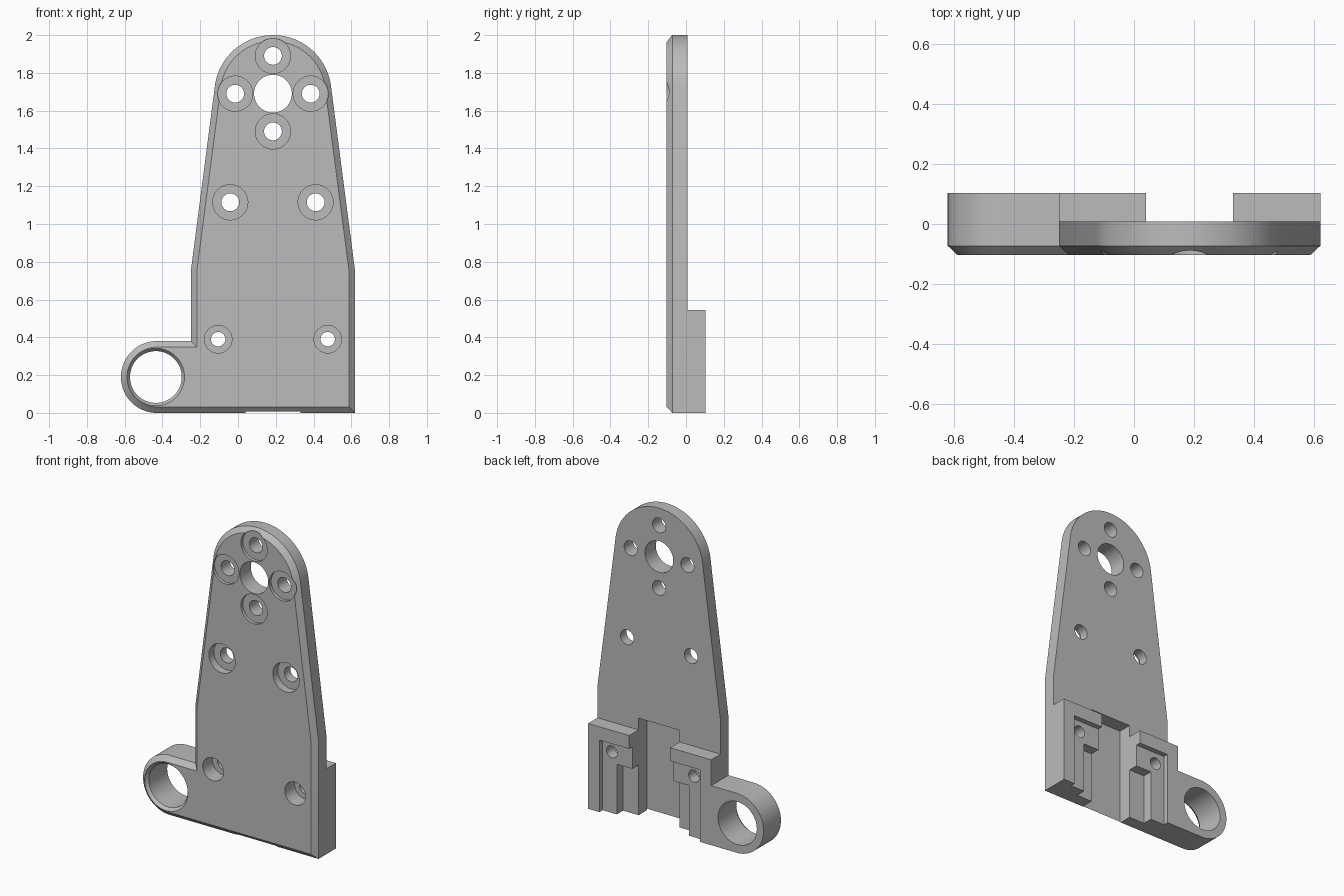
import bpy, bmesh
from math import cos, sin, radians, pi

if "Cube" in bpy.data.objects:
    bpy.data.objects.remove(bpy.data.objects["Cube"])

FRONT, BACK, REAR = -0.1025, 0.0075, 0.1025   # plate front, plate back, block back
CX = 0.185                                    # symmetry line of the plate
HEAD_Z, HEAD_R = 1.69, 0.31
EAR_X, EAR_R = -0.43, 0.19
CHAMFER = 0.032

grey = bpy.data.materials.new("plain grey")
grey.use_nodes = True
grey.diffuse_color = (0.5, 0.5, 0.5, 1)
grey.node_tree.nodes["Principled BSDF"].inputs["Base Color"].default_value = (0.5, 0.5, 0.5, 1)


def arc(x, z, r, start, end, n):
    angles = [radians(start + (end - start) * i / n) for i in range(n + 1)]
    return [(x + r * cos(a), z + r * sin(a)) for a in angles]


def circle(x, z, r, n=64):
    return arc(x, z, r, 0, 360, n)[:-1]


def ear(d=0):
    return arc(EAR_X, EAR_R, EAR_R - d, 90, 270, 40)


def plate_outline(d=0):
    """Side outline of the plate, moved inwards by d."""
    half = 0.435 - d
    return ([(CX + half, d), (CX + half, 0.75)]
            + arc(CX, HEAD_Z, HEAD_R - d, 7.4, 172.6, 56)
            + [(CX - half, 0.75), (CX - half, 2 * EAR_R - d)] + ear(d))


def loft(name, sections):
    """Solid through equal outlines, each given with its y."""
    bm = bmesh.new()
    loops = [[bm.verts.new((x, y, z)) for x, z in pts] for pts, y in sections]
    n = len(loops[0])
    for a, b in zip(loops, loops[1:]):
        for i in range(n):
            j = (i + 1) % n
            bm.faces.new((a[i], a[j], b[j], b[i]))
    bm.faces.new(loops[0])
    bm.faces.new(loops[-1])
    bmesh.ops.recalc_face_normals(bm, faces=bm.faces)
    mesh = bpy.data.meshes.new(name)
    bm.to_mesh(mesh)
    bm.free()
    mesh.materials.append(grey)
    obj = bpy.data.objects.new(name, mesh)
    bpy.context.collection.objects.link(obj)
    return obj


def combine(target, other, operation):
    mod = target.modifiers.new(other.name, 'BOOLEAN')
    mod.operation, mod.solver, mod.object = operation, 'EXACT', other
    bpy.context.view_layer.objects.active = target
    bpy.ops.object.modifier_apply(modifier=mod.name)
    bpy.data.objects.remove(other)


def cut_box(x0, x1, y0, z1):
    """Pocket open to the rear and to the bottom."""
    pts = [(x0, -0.1), (x1, -0.1), (x1, z1), (x0, z1)]
    combine(bracket, loft("pocket", [(pts, y0), (pts, 0.3)]), 'DIFFERENCE')


def cut_hole(x, z, r, wide=0, depth=0):
    """Through hole, with a counterbore from the front if wide is set."""
    sections = [(circle(x, z, r), 0.3)]
    if wide:
        sections += [(circle(x, z, r), FRONT + depth), (circle(x, z, wide), FRONT + depth)]
    sections.append((circle(x, z, wide or r), -0.3))
    combine(bracket, loft("hole", sections), 'DIFFERENCE')


# Tapered plate with a chamfered front edge
bracket = loft("mounting_bracket", [(plate_outline(CHAMFER), FRONT),
                                    (plate_outline(), FRONT + 0.03),
                                    (plate_outline(), BACK)])

# Thick rear block with the ear
rear_outline = [(0.62, 0), (0.62, 0.545), (-0.25, 0.545), (-0.25, 2 * EAR_R)] + ear()
combine(bracket, loft("rear_block", [(rear_outline, BACK), (rear_outline, REAR)]), 'UNION')

# Central channel, then stepped pockets on both sides of it
cut_box(CX - 0.145, CX + 0.145, -0.08, 0.62)
for side in (-1, 1):
    for reach, floor, top in ((0.355, 0.07, 0.46), (0.255, BACK, 0.32)):
        x0, x1 = sorted((CX + side * 0.1, CX + side * reach))
        cut_box(x0, x1, floor, top)

# Head: large hole ringed by four screw holes
cut_hole(CX, HEAD_Z, 0.1)
for i in range(4):
    a = i * pi / 2
    cut_hole(CX + 0.2 * cos(a), HEAD_Z + 0.2 * sin(a), 0.047, 0.093, 0.02)

# Middle and lower screw holes
for side in (-1, 1):
    cut_hole(CX + side * 0.226, 1.115, 0.047, 0.093, 0.05)
    cut_hole(CX + side * 0.29, 0.39, 0.038, 0.073, 0.1)

# Ear hole with a chamfered rim
cut_hole(EAR_X - 0.005, EAR_R, 0.137)
rim = [(circle(EAR_X - 0.005, EAR_R, r), FRONT + y)
       for r, y in ((0.16, -0.01), (0.152, 0), (0.137, 0.02), (0.13, 0.03))]
combine(bracket, loft("rim", rim), 'DIFFERENCE')

bpy.ops.object.select_all(action='DESELECT')
bracket.select_set(True)
bpy.context.view_layer.objects.active = bracket
bpy.ops.object.shade_smooth_by_angle(angle=radians(25))
